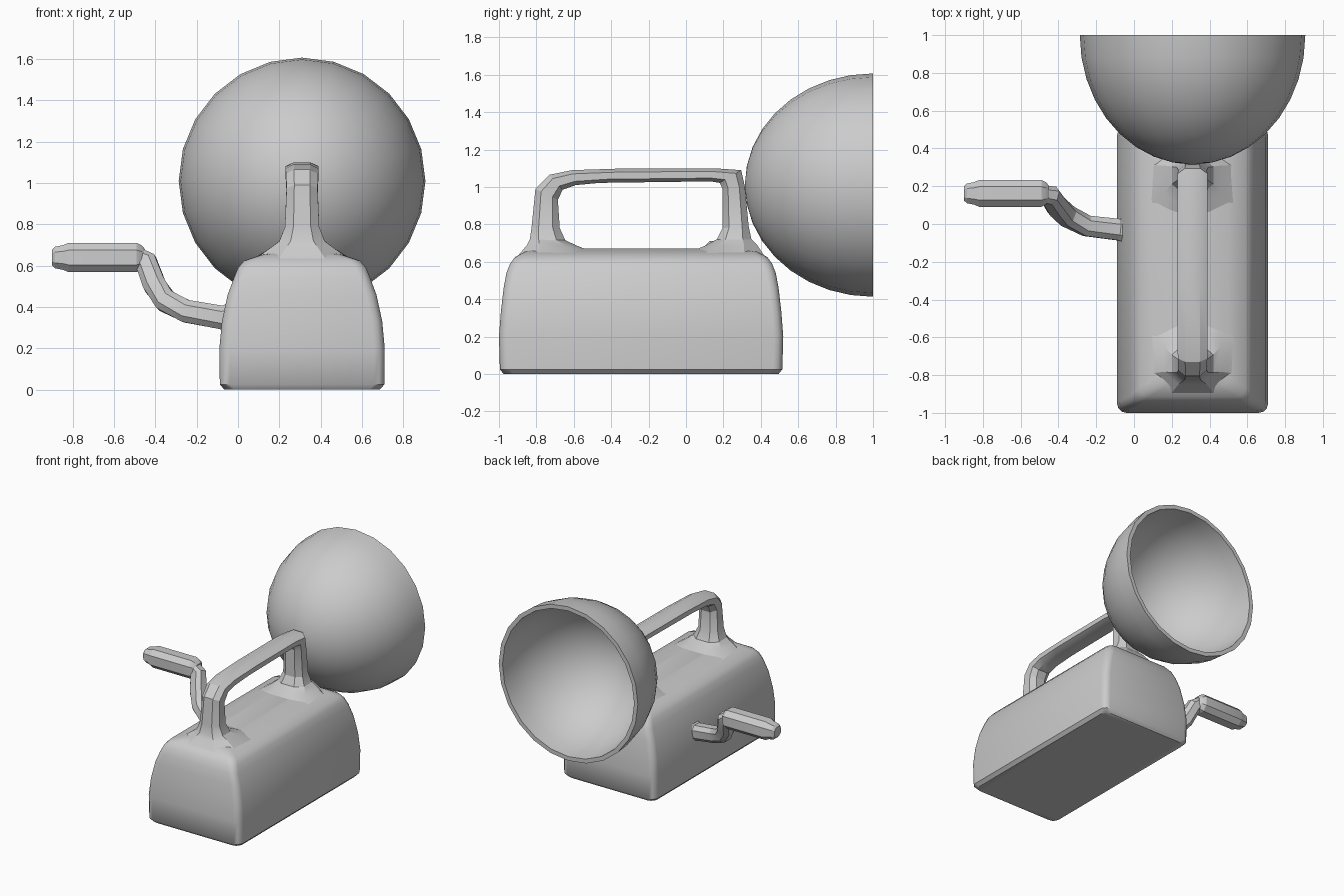
import bpy, bmesh, math
from mathutils import Vector

cube = bpy.data.objects.get("Cube")
if cube:
    bpy.data.objects.remove(cube)

grey = bpy.data.materials.new("plain grey")
grey.use_nodes = True
colour = (0.6, 0.6, 0.6, 1)
grey.diffuse_color = colour
grey.node_tree.nodes["Principled BSDF"].inputs["Base Color"].default_value = colour

CX, CY = 0.31, -0.24


def loft(name, rings, angle, cap=True):
    """Skin a list of equal-length point rings."""
    bm = bmesh.new()
    loops = [[bm.verts.new(p) for p in ring] for ring in rings]
    n = len(loops[0])
    for a, b in zip(loops, loops[1:]):
        for i in range(n):
            j = (i + 1) % n
            bm.faces.new((a[i], a[j], b[j], b[i]))
    if cap:
        bm.faces.new(loops[0][::-1])
        bm.faces.new(loops[-1])
    bmesh.ops.recalc_face_normals(bm, faces=bm.faces)
    mesh = bpy.data.meshes.new(name)
    bm.to_mesh(mesh)
    bm.free()
    mesh.materials.append(grey)
    ob = bpy.data.objects.new(name, mesh)
    bpy.context.collection.objects.link(ob)
    bpy.ops.object.select_all(action='DESELECT')
    ob.select_set(True)
    bpy.context.view_layer.objects.active = ob
    bpy.ops.object.shade_smooth_by_angle(angle=math.radians(angle))
    return ob


def rounded_rect(z, hx, hy, r, steps=3):
    pts = []
    for k, (sx, sy) in enumerate(((1, 1), (-1, 1), (-1, -1), (1, -1))):
        for s in range(steps + 1):
            a = math.pi / 2 * (k + s / steps)
            pts.append((CX + sx * (hx - r) + r * math.cos(a),
                        CY + sy * (hy - r) + r * math.sin(a), z))
    return pts


def octagon(centre, u, v):
    """Chamfered box section spanned by half-axes u and v."""
    c = 0.5
    corners = ((1, c), (c, 1), (-c, 1), (-1, c), (-1, -c), (-c, -1), (c, -1), (1, -c))
    return [centre + u * a + v * b for a, b in corners]


# Body: a box with soft shoulders
sections = [(0, .375, .735, .05), (.025, .398, .755, .05), (.2, .4, .76, .05),
            (.33, .388, .75, .05), (.46, .36, .735, .05), (.54, .33, .72, .05),
            (.59, .31, .70, .05), (.625, .28, .675, .05), (.655, .19, .62, .05),
            (.67, .09, .56, .04)]
loft("body", [rounded_rect(*s) for s in sections], 40)

# Handle: section follows outer edge, inner edge (y, z) and half width
stations = [
    ((-.9, .63), (-.47, .64), .23), ((-.85, .69), (-.58, .685), .15),
    ((-.835, .72), (-.645, .715), .11), ((-.825, .79), (-.675, .78), .083),
    ((-.805, .99), (-.685, .93), .075), ((-.73, 1.065), (-.66, .985), .078),
    ((-.61, 1.09), (-.59, 1.01), .08), ((-.3, 1.1), (-.46, 1.022), .08),
    ((.15, 1.1), (.13, 1.03), .08), ((.295, 1.09), (.18, 1.022), .08),
    ((.315, 1.0), (.195, .99), .075), ((.335, .79), (.195, .78), .083),
    ((.35, .72), (.165, .72), .11), ((.38, .69), (.1, .685), .15),
    ((.42, .63), (-.01, .64), .23)]
rings = []
for (oy, oz), (iy, iz), w in stations:
    outer, inner = Vector((CX, oy, oz)), Vector((CX, iy, iz))
    rings.append(octagon((outer + inner) / 2, Vector((w, 0, 0)), (outer - inner) / 2))
loft("carry_handle", rings, 25)

# Crank arm: round bar bent along a path
path = [Vector(p) for p in ((-.49, .16, .645), (-.445, .15, .62), (-.405, .09, .51),
                            (-.35, .04, .43), (-.25, -.01, .38), (-.08, -.03, .35),
                            (-.06, -.03, .35), (0, -.03, .35))]
radii = (.045, .052, .055, .055, .055, .057, .065, .065)
rings = []
for i, (p, r) in enumerate(zip(path, radii)):
    t = (path[min(i + 1, len(path) - 1)] - path[max(i - 1, 0)]).normalized()
    u = t.cross(Vector((0, 1, 0))).normalized()
    rings.append(octagon(p, u * r, t.cross(u) * r))
loft("crank_arm", rings, 25)

# Crank grip: faceted bar with tapered ends
grip = [(-.9, .038), (-.885, .052), (-.845, .06), (-.82, .071),
        (-.49, .071), (-.465, .058), (-.45, .04)]
loft("crank_grip", [octagon(Vector((x, .162, .64)), Vector((0, r, 0)), Vector((0, 0, r)))
                    for x, r in grip], 25)


# Bowl: hollow half ellipsoid, outside then rim then inside
def bowl_ring(radius, depth, t, n=24):
    r, y = radius * math.sin(t), 1 - depth * math.cos(t)
    return [(CX + r * math.cos(2 * math.pi * i / n), y,
             1.01 + r * math.sin(2 * math.pi * i / n)) for i in range(n)]


steps = [math.pi / 2 * max(k, .1) / 9 for k in range(10)]
rings = [bowl_ring(.597, .685, t) for t in steps]
rings += [bowl_ring(.565, .65, t) for t in reversed(steps)]
loft("bowl", rings, 40)
